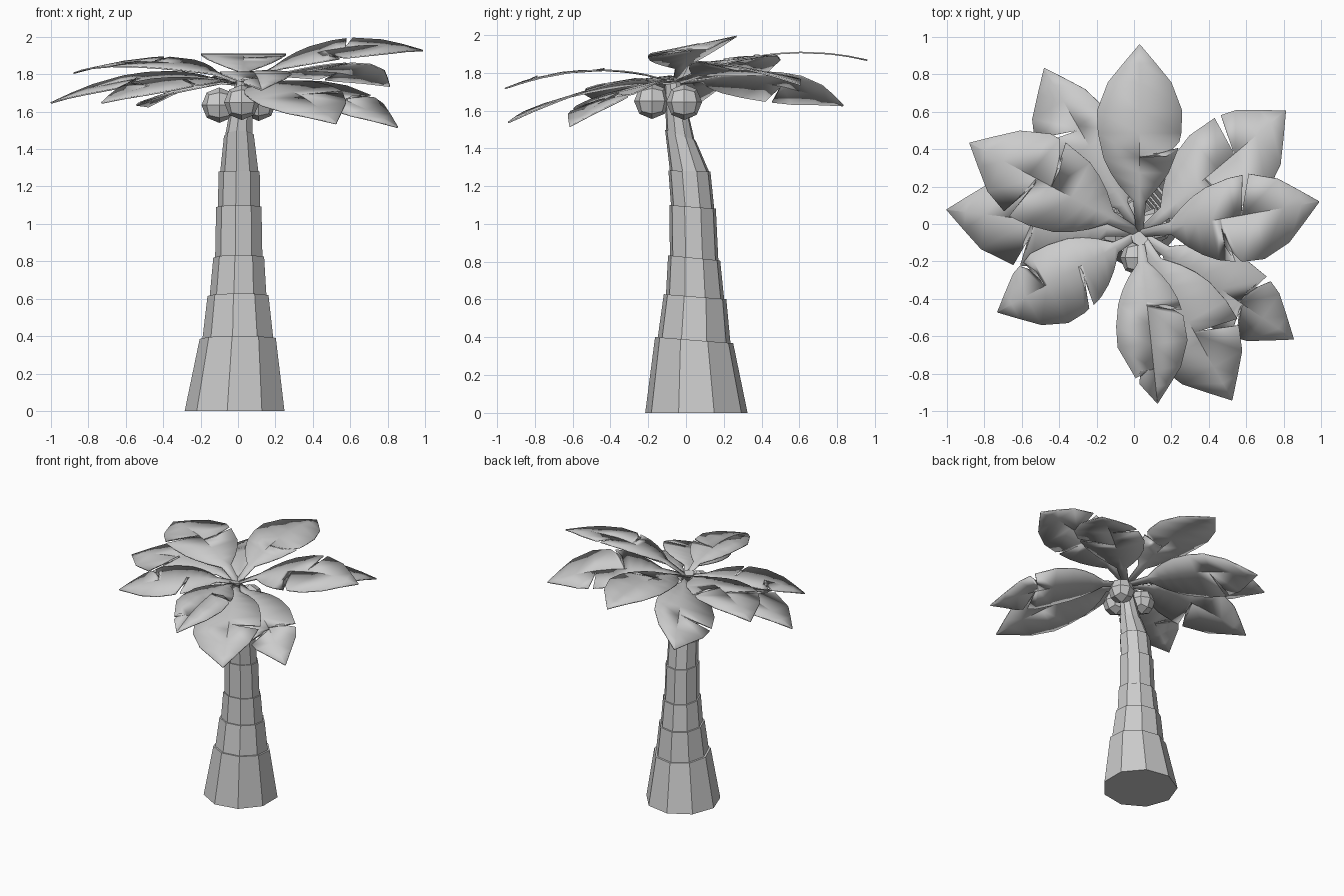
import bpy, bmesh
from math import radians, sin, cos
from mathutils import Vector

cube = bpy.data.objects.get("Cube")
if cube:
    bpy.data.objects.remove(cube, do_unlink=True)

grey = bpy.data.materials.new("plain_grey")
grey.use_nodes = True
COLOUR = (0.6, 0.6, 0.6, 1)
grey.diffuse_color = COLOUR
grey.node_tree.nodes["Principled BSDF"].inputs["Base Color"].default_value = COLOUR


def make_object(name, bm):
    mesh = bpy.data.meshes.new(name)
    bm.to_mesh(mesh)
    bm.free()
    mesh.materials.append(grey)
    obj = bpy.data.objects.new(name, mesh)
    bpy.context.collection.objects.link(obj)
    return obj


# Trunk: stacked nine-sided sleeves, each a little narrower than the rim below
SIDES = 9
RINGS = [  # height, centre x, centre y, radius, tilt
    (0, -0.01, 0.055, 0.275, 0),
    (0.385, 0.005, 0.043, 0.21, -0.08),
    (0.615, 0.005, 0.048, 0.168, -0.08),
    (0.82, 0.008, 0.043, 0.14, -0.1),
    (1.09, 0.008, 0.035, 0.125, -0.08),
    (1.28, 0.01, 0.018, 0.113, -0.02),
    (1.47, 0.007, -0.03, 0.082, -0.35),
    (1.76, 0.03, -0.07, 0.045, -0.2),
]


def add_ring(bm, ring, scale):
    z, cx, cy, r, tilt = ring
    verts = []
    for k in range(SIDES):
        a = radians(-60 + 360 * k / SIDES)
        dy = r * scale * sin(a)
        verts.append(bm.verts.new((cx + r * scale * cos(a), cy + dy, z + tilt * dy)))
    return verts


bm = bmesh.new()
for i, (low, high) in enumerate(zip(RINGS, RINGS[1:])):
    bottom = add_ring(bm, low, 0.93 if i else 1)
    top = add_ring(bm, high, 1)
    for k in range(SIDES):
        n = (k + 1) % SIDES
        bm.faces.new((bottom[k], bottom[n], top[n], top[k]))
    bm.faces.new(top)
    bm.faces.new(bottom[::-1])
make_object("trunk", bm)

# Coconuts: blocky balls under the crown
for name, place in (("front_coconut", (0.02, -0.18, 1.65)),
                    ("right_coconut", (-0.1, -0.03, 1.635)),
                    ("left_coconut", (0.11, -0.01, 1.645))):
    bm = bmesh.new()
    bmesh.ops.create_cube(bm, size=1)
    bmesh.ops.subdivide_edges(bm, edges=bm.edges[:], cuts=1, use_grid_fill=True)
    for v in bm.verts:
        v.co = v.co.normalized() * 0.095
    coconut = make_object(name, bm)
    coconut.location = place

# Fronds: one shared half outline, bent along its length and slit at the edges
CROWN = Vector((0.03, -0.05, 1.75))
OUTLINE = [(0, 0.02), (0.17, 0.035), (0.25, 0.11), (0.32, 0.16), (0.4, 0.2),
           (0.53, 0.23), (0.65, 0.235), (0.8, 0.175), (0.9, 0.09), (1, 0.002)]


def half_width(t):
    for (t0, w0), (t1, w1) in zip(OUTLINE, OUTLINE[1:]):
        if t <= t1:
            return w0 + (w1 - w0) * (t - t0) / (t1 - t0)
    return 0.002


def half_outline(slit, depth):
    """Rows of (midrib position, edge position, edge width)."""
    rows = [(t, t, w) for t, w in OUTLINE
            if not depth or abs(t - slit) > 0.06]
    if depth:
        rows += [(slit - 0.055, slit - 0.01, half_width(slit)),
                 (slit - 0.05, slit - 0.05, half_width(slit) * (1 - depth)),
                 (slit - 0.045, slit + 0.025, half_width(slit + 0.025))]
    return sorted(rows)


def frond(name, heading, length, tip_z, mid_z, roll, left, right):
    along = Vector((cos(radians(heading)), sin(radians(heading)), 0))
    across = Vector((-along.y, along.x, 0))
    # Bend through crown, middle (at 0.6) and tip heights
    mid, tip = mid_z - CROWN.z, tip_z - CROWN.z
    bend = (tip - mid / 0.6) / 0.4
    rise = tip - bend

    def point(t, w):
        up = Vector((0, 0, rise * t + bend * t * t + roll * w))
        return CROWN + along * (t * length) + across * w + up

    bm = bmesh.new()
    for side, (scale, slit, depth) in ((1, left), (-1, right)):
        rows = [(bm.verts.new(point(m, 0)), bm.verts.new(point(t, side * w * scale)))
                for m, t, w in half_outline(slit, depth)]
        for (m0, e0), (m1, e1) in zip(rows, rows[1:]):
            quad = (m0, m1, e1, e0)
            bm.faces.new(quad if side > 0 else quad[::-1])
    bmesh.ops.remove_doubles(bm, verts=bm.verts[:], dist=0.0005)
    obj = make_object(name, bm)
    solid = obj.modifiers.new("thickness", 'SOLIDIFY')
    solid.thickness = 0.008
    bpy.ops.object.select_all(action='DESELECT')
    obj.select_set(True)
    bpy.context.view_layer.objects.active = obj
    bpy.ops.object.shade_smooth_by_angle(angle=radians(30))


# heading, length, tip height, middle height, roll, then (width, slit, slit depth) per side
frond("left_frond", 10, 0.975, 1.93, 1.95, 0.2, (0.9, 0.62, 0.95), (1.07, 0.5, 0.4))
frond("back_left_frond", 40, 1.02, 1.74, 1.82, -0.15, (1, 0.7, 0.95), (1.15, 0.5, 0.4))
frond("back_frond", 90, 1.01, 1.87, 1.91, 0, (0.97, 0, 0), (0.97, 0.46, 0.3))
frond("back_right_frond", 120, 1.02, 1.63, 1.74, -0.3, (1.1, 0.68, 0.95), (0.75, 0, 0))
frond("right_upper_frond", 152, 1.03, 1.81, 1.87, -0.1, (1.05, 0.65, 0.85), (1.05, 0.57, 0.6))
frond("right_lower_frond", 173, 1.04, 1.65, 1.77, -0.15, (1.07, 0.6, 0.7), (0.95, 0, 0))
frond("front_right_frond", 209, 0.87, 1.65, 1.75, -0.1, (1, 0.47, 0.8), (0.8, 0.72, 0.45))
frond("front_frond", 276, 0.915, 1.72, 1.81, 0, (0.83, 0.48, 0.45), (0.77, 0.85, 0.3))
frond("front_left_lower_frond", 299, 1.02, 1.54, 1.69, 0.15, (1.0, 0.65, 0.9), (1.1, 0, 0))
frond("front_left_frond", 325.5, 1, 1.52, 1.68, 0.2, (0.9, 0.7, 0.6), (0.85, 0.72, 0.8))
